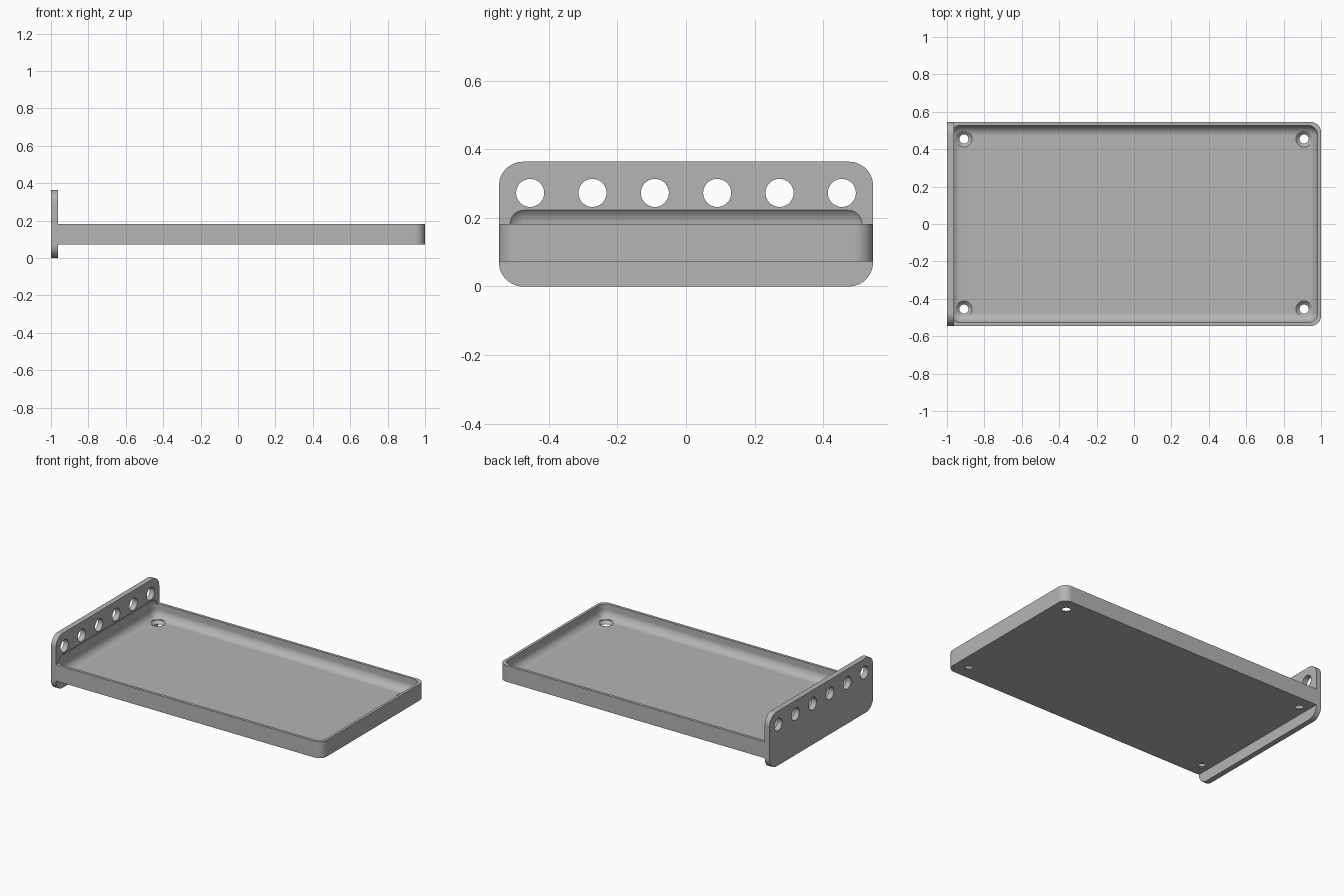
import bpy, bmesh
from math import cos, sin, pi, radians
from mathutils import Vector, Matrix

if "Cube" in bpy.data.objects:
    bpy.data.objects.remove(bpy.data.objects["Cube"], do_unlink=True)

MM = 2 / 110            # model unit: the tray is 110 units long
HALF_Y = 30 * MM
PLATE_X = -1 + 2 * MM   # inner face of the end plate
FLOOR, RIM = 4 * MM, 10 * MM

grey = bpy.data.materials.new("light_grey")
grey.use_nodes = True
colour = (0.46, 0.46, 0.46, 1)
grey.diffuse_color = colour
grey.node_tree.nodes["Principled BSDF"].inputs["Base Color"].default_value = colour


def make_object(name, bm):
    bmesh.ops.recalc_face_normals(bm, faces=bm.faces)
    mesh = bpy.data.meshes.new(name)
    bm.to_mesh(mesh)
    bm.free()
    mesh.materials.append(grey)
    ob = bpy.data.objects.new(name, mesh)
    bpy.context.scene.collection.objects.link(ob)
    return ob


def rounded_outline(u0, u1, v0, v1, radii, steps=12):
    """Counter-clockwise outline; radii start at the low-u low-v corner."""
    points = []
    corners = [(u0, v0, 1, 1), (u1, v0, -1, 1), (u1, v1, -1, -1), (u0, v1, 1, -1)]
    for i, ((u, v, su, sv), r) in enumerate(zip(corners, radii)):
        if r == 0:
            points.append((u, v))
            continue
        for k in range(steps + 1):
            a = pi + i * pi / 2 + k / steps * pi / 2
            points.append((u + su * r + r * cos(a), v + sv * r + r * sin(a)))
    return points


def prism(name, points, direction):
    bm = bmesh.new()
    face = bm.faces.new([bm.verts.new(p) for p in points])
    new = bmesh.ops.extrude_face_region(bm, geom=[face])["geom"]
    verts = [g for g in new if isinstance(g, bmesh.types.BMVert)]
    bmesh.ops.translate(bm, verts=verts, vec=Vector(direction))
    return make_object(name, bm)


def lathe(bm, profile, place, sides=40):
    """Closed round solid from (radius, height) rings, moved by a matrix."""
    rings = [[bm.verts.new(place @ Vector((r * cos(2 * pi * k / sides),
                                           r * sin(2 * pi * k / sides), h)))
              for k in range(sides)] for r, h in profile]
    for low, high in zip(rings, rings[1:]):
        for k in range(sides):
            n = (k + 1) % sides
            bm.faces.new((low[k], low[n], high[n], high[k]))
    bm.faces.new(rings[0][::-1])
    bm.faces.new(rings[-1])


def finish(ob, cutters):
    """Cut the part, then shade it with sharp edges kept."""
    bpy.ops.object.select_all(action='DESELECT')
    bpy.context.view_layer.objects.active = ob
    ob.select_set(True)
    for cutter in cutters:
        mod = ob.modifiers.new("cut", 'BOOLEAN')
        mod.operation, mod.solver, mod.object = 'DIFFERENCE', 'EXACT', cutter
        bpy.ops.object.modifier_apply(modifier=mod.name)
    bpy.ops.object.shade_smooth_by_angle(angle=radians(30))
    mod = ob.modifiers.new("clean_shading", 'WEIGHTED_NORMAL')
    mod.keep_sharp = True


# End plate: upright rounded rectangle
outline = rounded_outline(-HALF_Y, HALF_Y, 0, 20 * MM, [0.07] * 4)
end_plate = prism("end_plate", [(-1, y, z) for y, z in outline], (2 * MM, 0, 0))

# Tray body: slab with the two far corners rounded
outline = rounded_outline(PLATE_X, 1, -HALF_Y, HALF_Y, [0, 3 * MM, 3 * MM, 0])
tray = prism("tray", [(x, y, FLOOR) for x, y in outline], (0, 0, RIM - FLOOR))

# Cavity: box rounded on all edges, slightly recessed into the end plate
bm = bmesh.new()
size = Matrix.Diagonal((108 * MM, 58 * MM, 8 * MM, 1))
bmesh.ops.create_cube(bm, size=1,
                      matrix=Matrix.Translation((0, 0, FLOOR + 5 * MM)) @ size)
bmesh.ops.bevel(bm, geom=bm.edges[:], offset=3 * MM, offset_type='OFFSET',
                segments=10, profile=0.5, affect='EDGES')
cavity = make_object("cavity_cutter", bm)

# Countersunk screw holes in the tray floor
bm = bmesh.new()
for x in (-50, 50):
    for y in (-25, 25):
        lathe(bm, [(1.35, -1), (1.35, 0), (2.4, 1), (2.4, 3)],
              Matrix.Translation((x * MM, y * MM, FLOOR)) @ Matrix.Scale(MM, 4))
screw_holes = make_object("screw_hole_cutter", bm)

# Row of six round holes along the top of the end plate
bm = bmesh.new()
for y in range(-25, 26, 10):
    lathe(bm, [(2.25, -3), (2.25, 3)],
          Matrix.Translation((-1 + MM, y * MM, 15 * MM))
          @ Matrix.Rotation(pi / 2, 4, 'Y') @ Matrix.Scale(MM, 4))
plate_holes = make_object("plate_hole_cutter", bm)

finish(end_plate, [cavity, plate_holes])
finish(tray, [cavity, screw_holes])

for cutter in (cavity, screw_holes, plate_holes):
    bpy.data.objects.remove(cutter, do_unlink=True)
